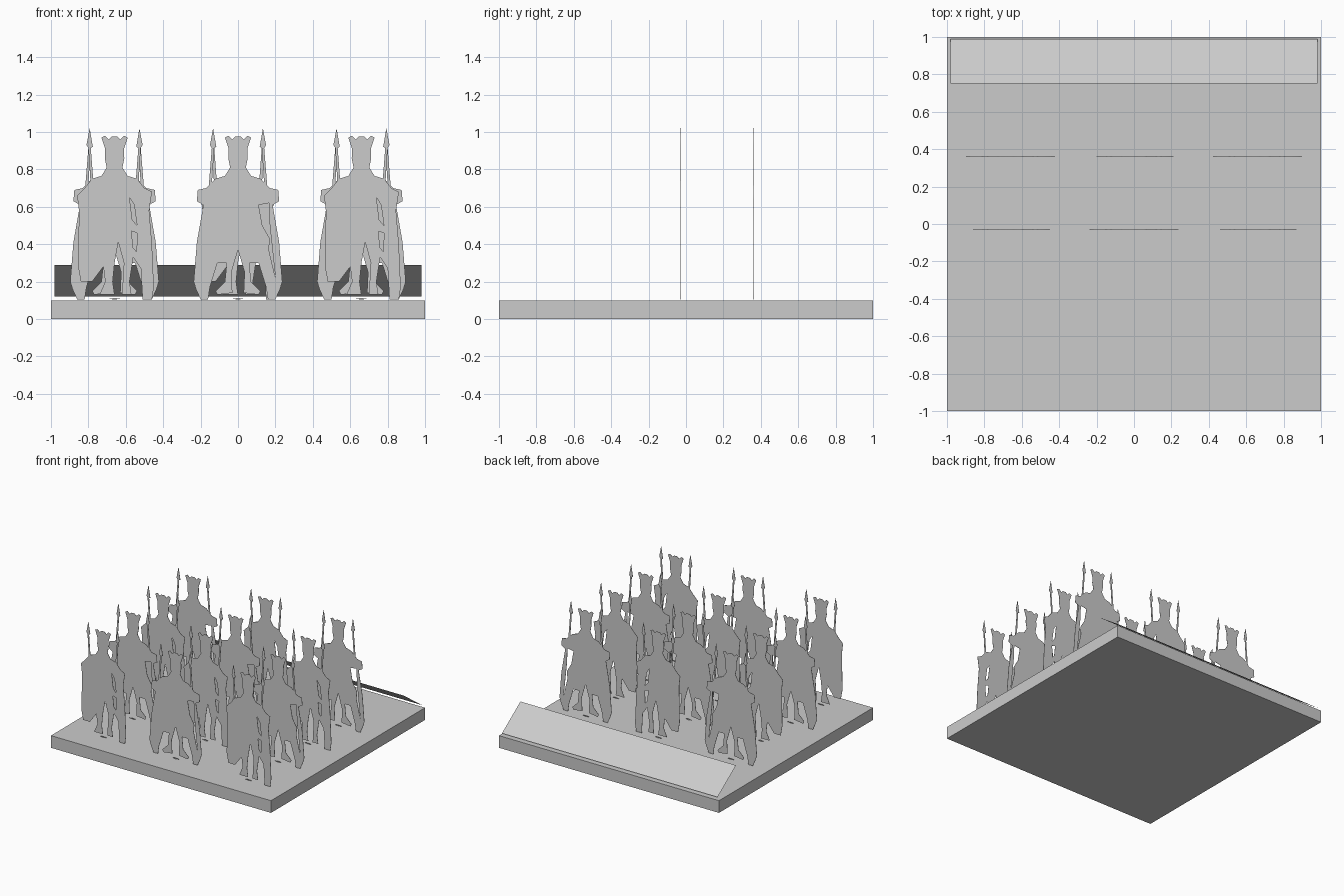
import bpy
import math

cube = bpy.data.objects.get("Cube")
if cube:
    bpy.data.objects.remove(cube, do_unlink=True)

# one grey for everything
GREY = (0.6, 0.6, 0.6, 1.0)
grey = bpy.data.materials.new("plain_grey")
grey.use_nodes = True
grey.diffuse_color = GREY
grey.node_tree.nodes["Principled BSDF"].inputs["Base Color"].default_value = GREY


def link(name, mesh, location=(0, 0, 0)):
    ob = bpy.data.objects.new(name, mesh)
    ob.location = location
    bpy.context.collection.objects.link(ob)
    return ob


def card(name, *loops):
    """Upright thin cut-out; loops after the first are holes."""
    curve = bpy.data.curves.new(name, "CURVE")
    curve.dimensions = "2D"
    curve.fill_mode = "BOTH"
    curve.extrude = 0.001
    for loop in loops:
        spline = curve.splines.new("POLY")
        spline.points.add(len(loop) - 1)
        for point, (x, z) in zip(spline.points, loop):
            point.co = (x, z, 0, 1)
        spline.use_cyclic_u = True
    helper = link(name, curve)
    bpy.context.view_layer.update()
    graph = bpy.context.evaluated_depsgraph_get()
    mesh = bpy.data.meshes.new_from_object(helper.evaluated_get(graph))
    bpy.data.objects.remove(helper, do_unlink=True)
    mesh.materials.clear()
    mesh.materials.append(grey)
    return mesh


def flip(points):
    return [(-x, z) for x, z in reversed(points)]


# base slab
bpy.ops.mesh.primitive_cube_add(size=1, location=(0, 0, 0.05))
base = bpy.context.object
base.name = "base"
base.scale = (2, 2, 0.1)
base.data.materials.append(grey)

# sloping panel along the back edge
panel = bpy.data.meshes.new("back_panel")
panel.from_pydata([(-.98, .75, .29), (.98, .75, .29), (.98, .99, .12), (-.98, .99, .12)],
                  [], [(3, 2, 1, 0)])
panel.materials.append(grey)
link("back_panel", panel)

# crowned head, from the middle outwards and down to the shoulder
head = [(.015, .975), (.03, .96), (.05, .98), (.07, .97), (.05, .91), (.052, .86),
        (.042, .81), (.07, .765), (.12, .75)]

# wide figure: cloak on both sides, striding legs
wide_arm = [(.17, .70), (.215, .69), (.22, .63), (.185, .61)]
wide_right = [(.22, .41), (.237, .2), (.225, .16), (.2, .105), (.16, .105), (.15, .17), (.11, .3)]
legs = [(.06, .3), (.07, .2), (.12, .15), (.11, .13), (.03, .14), (.035, .25), (0, .37)]
wide_half = head + wide_arm + wide_right + legs
wide_slit = [(.11, .61), (.165, .62), (.17, .5), (.2, .22), (.165, .37), (.17, .43), (.13, .5)]
wide = card("wide_figure", wide_half + flip(wide_half[:-1]), wide_slit)

# narrow figure: short cloak on one side, staff and shield on the other
narrow_right = head + [(.16, .70), (.2, .68), (.185, .58), (.2, .4), (.21, .17), (.2, .105),
                       (.15, .105), (.14, .27), (.1, .33), (.08, .2), (.09, .13), (.04, .13),
                       (.05, .3), (.02, .41), (0, .3), (-.01, .2), (.0, .13), (-.08, .13),
                       (-.05, .2), (-.06, .28), (-.12, .2), (-.18, .2)]
narrow_left = [(-.195, .28), (-.19, .58), (-.2, .66), (-.16, .70)] + flip(head)
narrow_slit = [(.08, .65), (.105, .61), (.12, .5), (.095, .53)]
lower_slit = [(.09, .47), (.12, .46), (.118, .36), (.1, .38)]
narrow = card("narrow_figure", narrow_right + narrow_left, narrow_slit, lower_slit)

# spears and the small scrap at the feet
def spear(foot):
    return card("spear", [(.133, 1.02), (.15, .93), (.14, .915), (foot + .008, .69),
                          (foot - .008, .69), (.127, .915), (.116, .92)])


wide_spear, narrow_spear = spear(.15), spear(.118)
scrap = card("ground_scrap", [(-.03, .108), (0, .104), (.03, .108), (0, .113)])

# four ranks of three, alternating the two figures
for row in range(4):
    for column in range(3):
        is_wide = (row + column) % 2 == 1
        place = (0.66 * (column - 1), -0.81 + 0.39 * row, 0)
        tag = f"_{row + 1}_{column + 1}"
        parts = [("figure", wide if is_wide else narrow, 1), ("ground_scrap", scrap, 1)]
        for side, sign in (("left", 1), ("right", -1)):
            parts.append((side + "_spear", wide_spear if is_wide else narrow_spear, sign))
        for name, mesh, sign in parts:
            ob = link(name + tag, mesh, place)
            # a half turn mirrors the spear to the other hand
            ob.rotation_euler = (math.pi / 2, 0, 0 if sign > 0 else math.pi)
